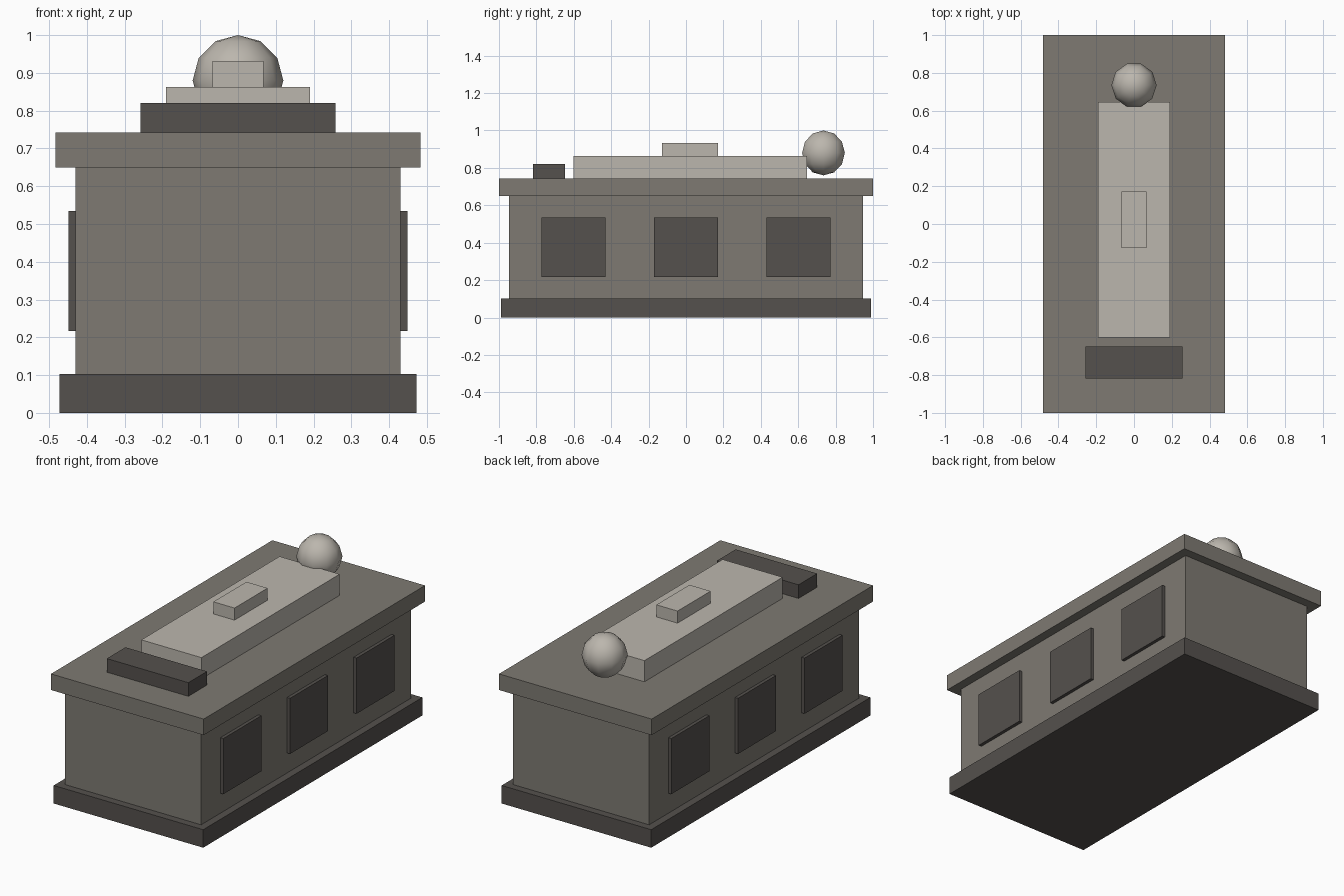
import bpy, bmesh
from math import sin, cos, pi

if "Cube" in bpy.data.objects:
    bpy.data.objects.remove(bpy.data.objects["Cube"])


def material(name, r, g, b):
    m = bpy.data.materials.new(name)
    m.diffuse_color = (r, g, b, 1)
    m.use_nodes = True
    m.node_tree.nodes["Principled BSDF"].inputs["Base Color"].default_value = m.diffuse_color
    return m


STONE = material("stone", 0.21, 0.195, 0.17)
DARK = material("dark_stone", 0.09, 0.082, 0.075)
PALE = material("pale_stone", 0.50, 0.47, 0.42)


def add_object(name, bm, mat):
    bmesh.ops.recalc_face_normals(bm, faces=bm.faces)
    mesh = bpy.data.meshes.new(name)
    bm.to_mesh(mesh)
    bm.free()
    mesh.materials.append(mat)
    ob = bpy.data.objects.new(name, mesh)
    bpy.context.collection.objects.link(ob)
    return ob


def box(name, x, y, z, mat):
    """Box from (min, max) ranges on each axis."""
    bm = bmesh.new()
    bmesh.ops.create_cube(bm, size=1)
    for v in bm.verts:
        v.co = [(a + b) / 2 + c * (b - a) for (a, b), c in zip((x, y, z), v.co)]
    return add_object(name, bm, mat)


# Tomb chest: plinth, body and overhanging lid
box("plinth", (-0.473, 0.473), (-0.99, 0.99), (0, 0.103), DARK)
box("chest", (-0.43, 0.43), (-0.947, 0.947), (0.103, 0.65), STONE)
box("lid", (-0.483, 0.483), (-1, 1), (0.65, 0.742), STONE)

# Three raised panels on each long side
for side, s in (("right", 1), ("left", -1)):
    for i, y in enumerate((-0.602, 0, 0.602)):
        box(f"{side}_panel_{i + 1}", sorted((s * 0.413, s * 0.449)),
            (y - 0.171, y + 0.171), (0.217, 0.535), DARK)

# Reclining figure: body, folded hands and foot rest
box("effigy_body", (-0.19, 0.19), (-0.602, 0.647), (0.742, 0.863), PALE)
box("effigy_hands", (-0.067, 0.067), (-0.127, 0.172), (0.863, 0.932), PALE)
box("foot_rest", (-0.258, 0.258), (-0.817, -0.648), (0.742, 0.82), DARK)

# Head: ten-sided sphere with a vertex column on the x axis
R, SEGMENTS, RINGS = 0.12, 10, 6
bm = bmesh.new()
arc = [bm.verts.new((R * sin(pi * i / RINGS), 0, R * cos(pi * i / RINGS)))
       for i in range(RINGS + 1)]
edges = [bm.edges.new(pair) for pair in zip(arc, arc[1:])]
bmesh.ops.spin(bm, geom=arc + edges, cent=(0, 0, 0), axis=(0, 0, 1),
               angle=2 * pi, steps=SEGMENTS)
bmesh.ops.remove_doubles(bm, verts=bm.verts, dist=0.0005)
for f in bm.faces:
    f.smooth = True
head = add_object("effigy_head", bm, PALE)
head.location = (0, 0.735, 0.88)
